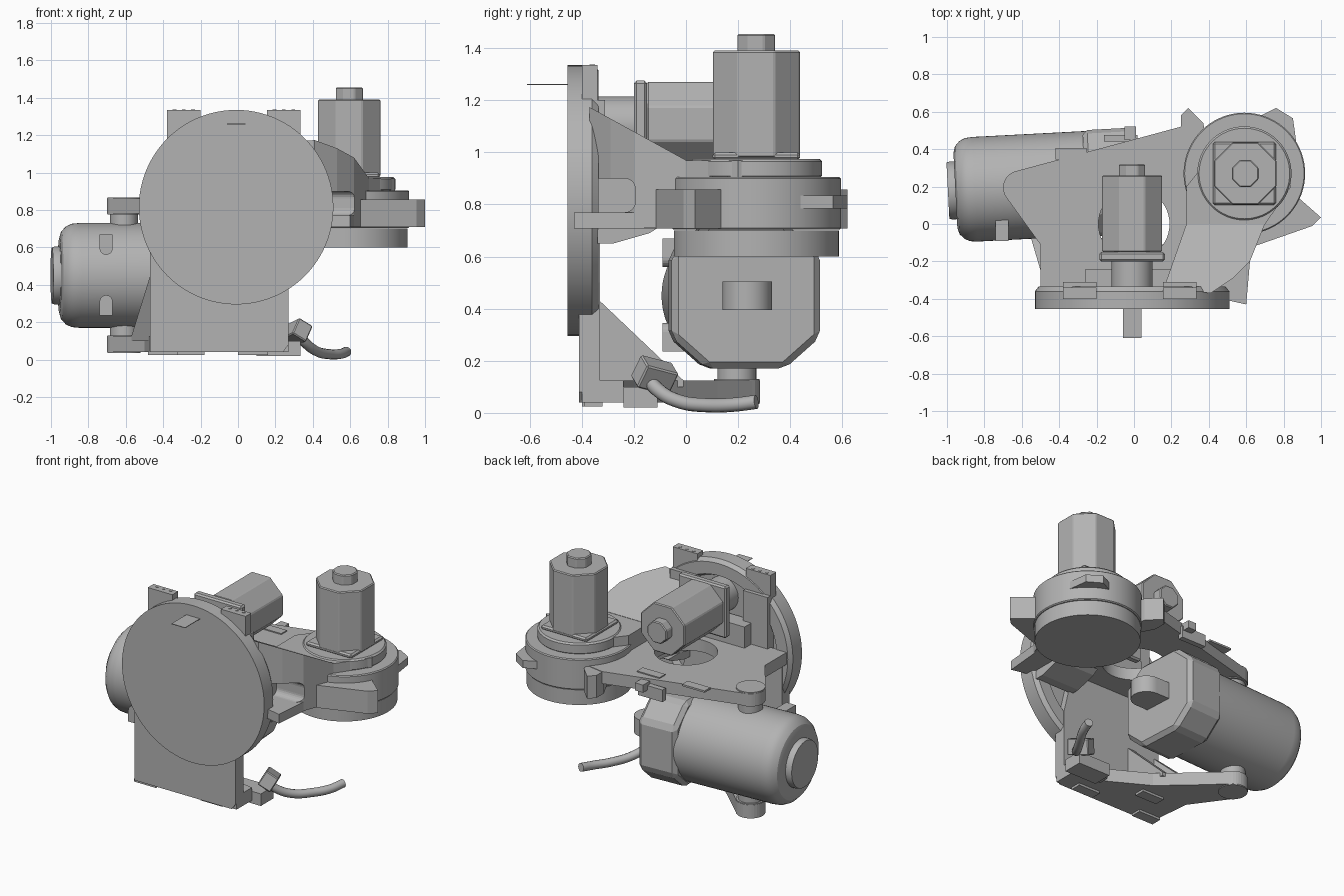
import bpy, bmesh, math
from mathutils import Matrix

cube = bpy.data.objects.get("Cube")
if cube:
    bpy.data.objects.remove(cube, do_unlink=True)

grey = bpy.data.materials.new("machine grey")
grey.use_nodes = True
tone = (0.45, 0.45, 0.45, 1)
grey.diffuse_color = tone
grey.node_tree.nodes["Principled BSDF"].inputs["Base Color"].default_value = tone

AXES = {"x": lambda u, v, w: (w, u, v),
        "y": lambda u, v, w: (u, w, v),
        "z": lambda u, v, w: (u, v, w)}


def finish(name, bm, bevel=0, smooth=True):
    bmesh.ops.remove_doubles(bm, verts=bm.verts, dist=1e-5)
    bmesh.ops.recalc_face_normals(bm, faces=bm.faces)
    mesh = bpy.data.meshes.new(name)
    bm.to_mesh(mesh)
    bm.free()
    mesh.materials.append(grey)
    ob = bpy.data.objects.new(name, mesh)
    bpy.context.collection.objects.link(ob)
    if bevel:
        mod = ob.modifiers.new("Bevel", "BEVEL")
        mod.width = bevel
        mod.segments = 1
    if smooth:
        bpy.ops.object.select_all(action="DESELECT")
        ob.select_set(True)
        bpy.context.view_layer.objects.active = ob
        bpy.ops.object.shade_smooth_by_angle(angle=math.radians(25))
    return ob


def prism(name, pts, lo, hi, axis="z", bevel=0, smooth=False):
    """Extrude an outline from lo to hi; hi may be a function of (u, v)."""
    bm = bmesh.new()
    place = AXES[axis]
    top = hi if callable(hi) else (lambda u, v: hi)
    a = [bm.verts.new(place(u, v, lo)) for u, v in pts]
    b = [bm.verts.new(place(u, v, top(u, v))) for u, v in pts]
    bm.faces.new(a)
    bm.faces.new(b)
    for i in range(len(pts)):
        j = (i + 1) % len(pts)
        bm.faces.new((a[i], a[j], b[j], b[i]))
    return finish(name, bm, bevel, smooth)


def box(name, x0, x1, y0, y1, z0, z1, bevel=0):
    return prism(name, [(x0, y0), (x1, y0), (x1, y1), (x0, y1)], z0, z1, bevel=bevel)


def arc(cx, cy, r, start, end, n):
    angles = [math.radians(start + (end - start) * i / n) for i in range(n + 1)]
    return [(cx + r * math.cos(t), cy + r * math.sin(t)) for t in angles]


def disc(name, u, v, r, lo, hi, axis="z", n=48, bevel=0):
    return prism(name, arc(u, v, r, 0, 360, n)[:-1], lo, hi, axis, bevel, True)


def octagon(name, u, v, half, lo, hi, axis="z"):
    r = half / math.cos(math.pi / 8)
    return prism(name, arc(u, v, r, 22.5, 382.5, 8)[:-1], lo, hi, axis, 0.006)


def lathe(name, profile, axis, centre, turn=0, steps=64):
    """Spin (radius, distance) pairs around an axis."""
    bm = bmesh.new()
    place = AXES[axis]
    vs = [bm.verts.new(place(r, 0, d)) for r, d in profile]
    es = [bm.edges.new(p) for p in zip(vs, vs[1:])]
    bmesh.ops.spin(bm, geom=vs + es, cent=(0, 0, 0), axis=place(0, 0, 1),
                   angle=math.tau, steps=steps)
    bm.transform(Matrix.Translation(centre) @ Matrix.Rotation(turn, 4, "Z"))
    return finish(name, bm)


def cut(ob, cutter):
    mod = ob.modifiers.new("Cut", "BOOLEAN")
    mod.operation = "DIFFERENCE"
    mod.solver = "EXACT"
    mod.object = cutter
    bpy.context.view_layer.objects.active = ob
    bpy.ops.object.modifier_apply(modifier=mod.name)
    bpy.data.objects.remove(cutter, do_unlink=True)


# Front disc with a recessed back, and its indicator tab
lathe("front_disc", [(0, -.455), (.52, -.455), (.52, -.36), (.5, -.335), (.42, -.335),
                     (.4, -.375), (0, -.375)], "y", (-.01, 0, .815), steps=96)
box("indicator_tab", -.06, .04, -.61, -.45, 1.258, 1.262)

# Backplate and top mounting blocks with screw heads
prism("backplate", [(-.47, .04), (.24, .04), (.27, .08), (.27, .5), (.2, .8), (-.47, .8)],
      -.41, -.33, "y")
for x0, low, side in ((-.38, .8, "right"), (.155, 1.0, "left")):
    box(side + "_top_block", x0, x0 + .18, -.4, -.34, 1.12, 1.335)
    box(side + "_rear_bar", x0, x0 + .18, -.37, -.31, low, 1.2)
    for k in range(3):
        disc(side + "_block_screw", x0 + .04 + .05 * k, -.36, .01, 1.33, 1.338, n=12)

# Upper arm plate with its round opening
pivot = (-.61, .195)
upper = prism("upper_arm_plate", [(-.5, -.34), (.2, -.34), (.28, -.02), (.4, .1), (.36, .5),
                                  (.25, .52)] + arc(*pivot, .09, 105, 215, 12) + [(-.5, -.11)],
              .78, .86)
cut(upper, disc("opening_cutter", 0, 0, .19, .7, .95))
for x in (-.42, -.09):
    box("plate_pad", x, x + .165, .345, .405, .855, .867)
box("plate_edge_bracket", -.16, .02, .44, .475, .75, .83)
box("plate_edge_tab", -.05, .01, .45, .52, .8, .85)

# Lower arm, gussets and underside pads
prism("lower_arm", [(.27, -.4), (.27, -.24), (.05, -.2), (-.2, -.06), (-.4, .12)]
      + arc(*pivot, .09, 40, 215, 16) + [(-.5, -.11), (-.47, -.4)], .04, .125)
for x0, y0 in ((-.48, -.4), (-.34, -.2), (0, -.39), (.08, -.22)):
    box("underside_pad", x0, x0 + .16, y0, y0 + .07, .025, .045)


def gusset_top(x, y):
    return .125 + max(0, -.01 - y) * .95


prism("side_gusset", [(-.47, -.35), (-.43, -.35), (-.5, -.01), (-.57, -.01)], .1, gusset_top)
prism("centre_gusset", [(-.28, -.35), (-.23, -.35), (-.23, -.01), (-.28, -.01)], .1, gusset_top)
box("cable_mount", .1, .335, -.24, -.11, .02, .1)

# Pivot pins clamping the tilted motor
for name, lo, hi, r in (("upper_pin", .71, .79, .075), ("lower_pin", .11, .19, .075),
                        ("upper_pin_cap", .775, .868, .088), ("lower_pin_cap", .035, .13, .088)):
    disc(name, *pivot, r, lo, hi, n=32)

# Large motor lying on its side, slightly turned
turn = math.radians(3)
centre = (-.96, .18, .45)
lathe("large_motor_body", [(0, -.035), (.15, -.035), (.155, -.02), (.155, .005), (.2, .005),
                           (.235, .015), (.262, .04), (.276, .07), (.28, .11), (.28, .78), (0, .78)],
      "x", centre, turn)
head = prism("large_motor_head", [(s * a, t * b) for s, t, order in
                                  ((1, 1, 1), (-1, 1, -1), (-1, -1, 1), (1, -1, -1))
                                  for a, b in ((.285, .16), (.15, .28))[::order]],
             .7, .97, "x", .025)
head.location = centre
head.rotation_euler.z = turn
prism("motor_stub", [(-.03, .14), (.1, .14)] + arc(.1, .235, .095, -80, 80, 12)
      + [(.1, .33), (-.03, .33)], .395, .505, smooth=True)
for z in (.235, .56):
    up = z < .4
    ends = arc(-.705, z + (.075 if up else .035), .035, 0, 180 if up else -180, 10)
    flat = z if up else z + .11
    prism("motor_clip", ends + [(-.74, flat), (-.67, flat)], -.09, .03, "y")

# Centre motor pointing backwards
box("motor_mount", -.26, .2, -.35, -.24, .84, 1.0)
disc("centre_motor_collar", -.01, 1.105, .11, -.38, -.19, "y")
box("centre_motor_flange", -.185, .165, -.2, -.15, .935, 1.275, .01)
octagon("centre_motor", -.01, 1.11, .16, -.15, .26, "y")
octagon("centre_motor_tip", -.01, 1.11, .07, .25, .32, "y")

# Gear hub with ears
hx, hy = .59, .27
disc("hub_base", hx, hy, .317, .6, .7, n=72)
disc("hub_body", hx, hy, .325, .703, .905, n=72, bevel=.006)
disc("hub_cap", hx, hy, .252, .9, .975, n=64, bevel=.01)
prism("hub_side_ear", [(.64, -.12), (.955, -.01), (1, .035), (.88, .14), (.6, .05)], .708, .857)
prism("hub_back_ear", [(.25, .5), (.25, .58), (.29, .62), (.37, .54), (.4, .4), (.3, .4)], .708, .857)
prism("hub_rear_lug", [(.66, .57), (.76, .62), (.85, .565), (.87, .42), (.66, .42)], .785, .835)

# Upright motor on the hub
box("upright_motor_flange", hx - .168, hx + .168, hy - .168, hy + .168, .97, 1.0, .01)
octagon("upright_motor", hx + .005, hy, .167, .98, 1.39)
octagon("upright_motor_tip", hx + .005, hy, .072, 1.38, 1.455)

# Sloped arm from disc to hub, slotted on its outer side
arm = prism("sloped_arm", [(.16, -.34), (.41, -.37), (.53, -.29), (.62, -.2), (.7, 0), (.28, 0)],
            .71, lambda x, y: .97 - y * .55)
cut(arm, prism("slot_cutter", [(-.5, .77), (-.24, .77)] + arc(-.235, .81, .04, -90, 0, 6)
               + arc(-.235, .86, .04, 0, 90, 6) + [(-.5, .9)], .42, .9, "x"))
prism("arm_bridge", [(.28, -.002), (.7, -.002), (.84, .2), (.8, .3), (.36, .3), (.28, .2)], .72, .968)
prism("arm_tongue", [(.25, -.35), (.42, -.39), (.6, -.43), (.62, -.2), (.65, -.08), (.3, -.08)],
      .708, .77)
prism("arm_underside_wedge", [(-.34, .65), (-.28, .65), (-.14, .69), (-.1, .715), (-.34, .715)],
      .2, .48, "x")

# Cable and its plug
plug = box("cable_plug", -.045, .045, -.07, .07, -.05, .05, .006)
plug.location = (.315, -.12, .145)
plug.rotation_euler = (math.radians(-15), math.radians(30), math.radians(20))
curve = bpy.data.curves.new("cable", "CURVE")
curve.dimensions = "3D"
curve.bevel_depth = .027
curve.use_fill_caps = True
path = [(.32, -.15, .14), (.36, -.11, .09), (.42, -.03, .045), (.49, .08, .029),
        (.55, .18, .031), (.58, .27, .042)]
spline = curve.splines.new("BEZIER")
spline.bezier_points.add(len(path) - 1)
for point, co in zip(spline.bezier_points, path):
    point.co = co
    point.handle_left_type = point.handle_right_type = "AUTO"
curve.materials.append(grey)
bpy.context.collection.objects.link(bpy.data.objects.new("cable", curve))
